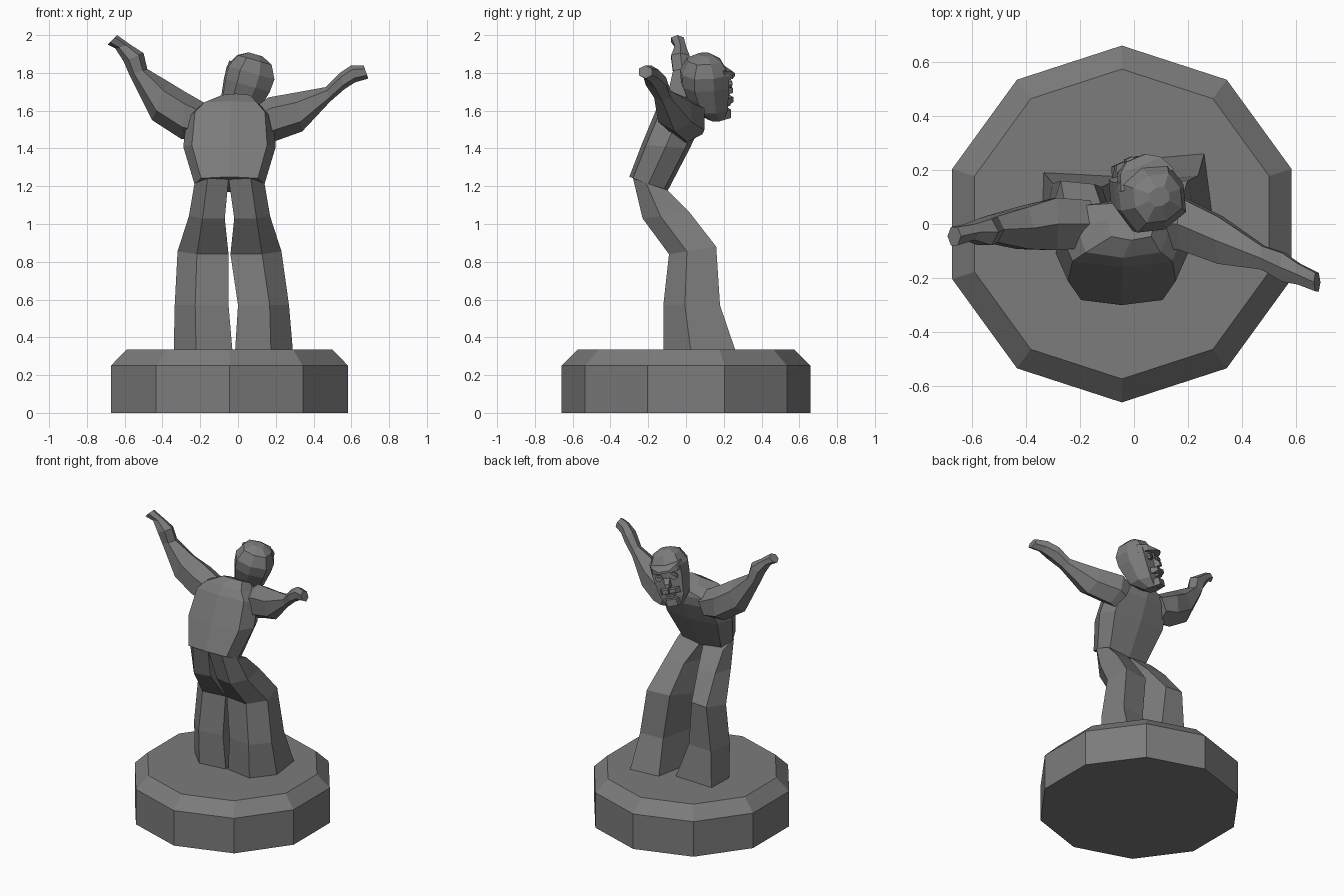
import bpy, bmesh, math
from mathutils import Vector, Matrix

grey = bpy.data.materials.new("stone grey")
grey.diffuse_color = (0.2, 0.2, 0.2, 1)


def loft(name, rings, matrix=None):
    """Skin a stack of equal-sized point rings and cap both ends."""
    bm = bmesh.new()
    loops = [[bm.verts.new(p) for p in ring] for ring in rings]
    for a, b in zip(loops, loops[1:]):
        for i in range(len(a)):
            j = (i + 1) % len(a)
            bm.faces.new((a[i], a[j], b[j], b[i]))
    bm.faces.new(loops[0])
    bm.faces.new(loops[-1])
    if matrix:
        bm.transform(matrix)
    bmesh.ops.recalc_face_normals(bm, faces=bm.faces)
    mesh = bpy.data.meshes.new(name)
    bm.to_mesh(mesh)
    bm.free()
    mesh.materials.append(grey)
    ob = bpy.data.objects.new(name, mesh)
    bpy.context.collection.objects.link(ob)
    return ob


def circle(r, z, n=10, cx=-0.045):
    return [(cx + r * math.sin(math.tau * i / n), r * math.cos(math.tau * i / n), z)
            for i in range(n)]


def octagon(x0, x1, rear, front, k=1.15):
    """Tilted eight-sided section; rear and front are (y, z)."""
    pts = []
    for i in range(8):
        a = math.tau * i / 8
        s = k if i % 2 else 1
        u, v = math.cos(a) * s, math.sin(a) * s
        pts.append(((x0 + x1) / 2 + u * (x1 - x0) / 2,
                    (rear[0] + front[0]) / 2 + v * (front[0] - rear[0]) / 2,
                    (rear[1] + front[1]) / 2 + v * (front[1] - rear[1]) / 2))
    return pts


# Ten-sided pedestal with a bevelled top
loft("pedestal", [circle(0.66, 0), circle(0.66, 0.25), circle(0.573, 0.335)])

# Torso, bent forward at the waist
loft("torso", [
    octagon(-0.23, 0.14, (-0.30, 1.25), (-0.10, 1.17)),
    octagon(-0.29, 0.20, (-0.235, 1.42), (0.02, 1.40)),
    octagon(-0.27, 0.185, (-0.16, 1.60), (0.08, 1.53)),
    octagon(-0.21, 0.13, (-0.125, 1.65), (0.09, 1.59)),
    octagon(-0.10, 0.08, (-0.06, 1.69), (0.09, 1.62)),
])


# Legs: inner x, outer x, rear (y, z), front (y, z), front narrowing
def leg(name, rings):
    out = []
    for xi, xo, (yr, zr), (yf, zf), t in rings:
        w, d, h = xo - xi, yf - yr, zf - zr
        out.append([(xi, yr + 0.08 * d, zr), (xi + 0.62 * w, yr, zr),
                    (xo, yr + 0.38 * d, zr + 0.38 * h),
                    (xo - t * w, yf, zf), (xi + 2 * t * w, yf - 0.05 * d, zf)])
    loft(name, out)


leg("left_leg", [
    (-0.03, -0.34, (-0.12, 0.335), (0.19, 0.335), 0.02),
    (-0.05, -0.335, (-0.12, 0.57), (0.15, 0.57), 0.12),
    (-0.05, -0.32, (-0.09, 0.84), (0.16, 0.88), 0.18),
    (-0.07, -0.26, (-0.23, 1.03), (0.02, 1.06), 0.08),
    (-0.05, -0.23, (-0.28, 1.24), (-0.10, 1.18), 0.03),
])
leg("right_leg", [
    (-0.015, 0.29, (-0.12, 0.335), (0.26, 0.335), 0.10),
    (0.0, 0.27, (-0.12, 0.57), (0.18, 0.57), 0.12),
    (-0.04, 0.23, (-0.09, 0.84), (0.16, 0.88), 0.12),
    (-0.02, 0.17, (-0.23, 1.03), (0.02, 1.06), 0.08),
    (-0.05, 0.14, (-0.28, 1.24), (-0.10, 1.18), 0.03),
])


# Arms: top x, z, bottom x, z, centre y, half depth
def arm(name, rings):
    out = []
    for xt, zt, xb, zb, yc, hy in rings:
        c = Vector(((xt + xb) / 2, yc, (zt + zb) / 2))
        u = Vector(((xt - xb) / 2, 0, (zt - zb) / 2))
        v = Vector((0, hy * 1.12, 0))
        out.append([c + u * math.cos(k * math.pi / 3) + v * math.sin(k * math.pi / 3)
                    for k in range(6)])
    loft(name, out)


arm("left_arm", [
    (-0.14, 1.62, -0.22, 1.45, 0.0, 0.09), (-0.28, 1.70, -0.30, 1.45, 0.0, 0.10),
    (-0.37, 1.755, -0.455, 1.55, -0.015, 0.08), (-0.48, 1.82, -0.575, 1.79, -0.02, 0.05),
])
arm("left_hand", [
    (-0.48, 1.82, -0.575, 1.79, -0.02, 0.05), (-0.50, 1.905, -0.605, 1.86, -0.03, 0.05),
    (-0.57, 1.95, -0.65, 1.93, -0.03, 0.03), (-0.64, 2.0, -0.69, 1.95, -0.045, 0.035),
])
arm("right_arm", [
    (0.08, 1.61, 0.16, 1.43, 0.0, 0.09), (0.16, 1.67, 0.20, 1.44, 0.0, 0.10),
    (0.30, 1.695, 0.34, 1.49, -0.06, 0.09), (0.465, 1.725, 0.49, 1.65, -0.125, 0.045),
])
arm("right_hand", [
    (0.465, 1.725, 0.49, 1.65, -0.125, 0.045), (0.54, 1.80, 0.565, 1.715, -0.16, 0.055),
    (0.60, 1.84, 0.62, 1.75, -0.185, 0.04), (0.665, 1.84, 0.69, 1.77, -0.215, 0.035),
])

# Head, leaning sideways and turned towards one shoulder
pose = (Matrix.Translation((0.045, 0.105, 1.735))
        @ Matrix.Rotation(math.radians(16), 4, 'Y')
        @ Matrix.Rotation(math.radians(22), 4, 'Z'))
head = [(-0.19, 0.055, 0.01, 0.10), (-0.13, 0.10, -0.08, 0.115), (0.0, 0.125, -0.13, 0.12),
        (0.07, 0.13, -0.135, 0.12), (0.14, 0.095, -0.10, 0.08), (0.17, 0.04, -0.04, 0.03)]
loft("head", [octagon(-w, w, (y0, z), (y1, z), 1.1) for z, w, y0, y1 in head], pose)


# Facial features: tapered blocks, each section is x0, x1, z0, z1 at depth y
def block(name, *sections):
    loft(name, [[(x0, y, z0), (x1, y, z0), (x1, y, z1), (x0, y, z1)]
                for y, x0, x1, z0, z1 in sections], pose)


block("nose", (0.09, -0.025, 0.025, -0.06, 0.03), (0.15, -0.015, 0.015, -0.055, -0.03))
block("fringe", (0.06, -0.11, 0.11, 0.045, 0.10), (0.12, -0.085, 0.085, 0.045, 0.085),
      (0.15, -0.04, 0.04, 0.045, 0.06))
block("chin", (0.05, -0.06, 0.06, -0.19, -0.13), (0.13, -0.035, 0.035, -0.185, -0.14))
block("lower_lip", (0.08, -0.04, 0.04, -0.125, -0.105), (0.13, -0.025, 0.025, -0.12, -0.108))
for s, side in ((-1, "left"), (1, "right")):
    block(side + "_moustache", (0.09, s * 0.004, s * 0.07, -0.11, -0.065),
          (0.14, s * 0.004, s * 0.045, -0.095, -0.07))
    # Round eyes with a small raised pupil
    for part, r, y in (("eye", 0.024, 0.117), ("pupil", 0.011, 0.124)):
        loft(side + "_" + part,
             [[(s * 0.052 + r * math.cos(math.tau * k / 8), y + d,
                0.01 + r * math.sin(math.tau * k / 8)) for k in range(8)]
              for d in (-0.03, 0.004)], pose)
